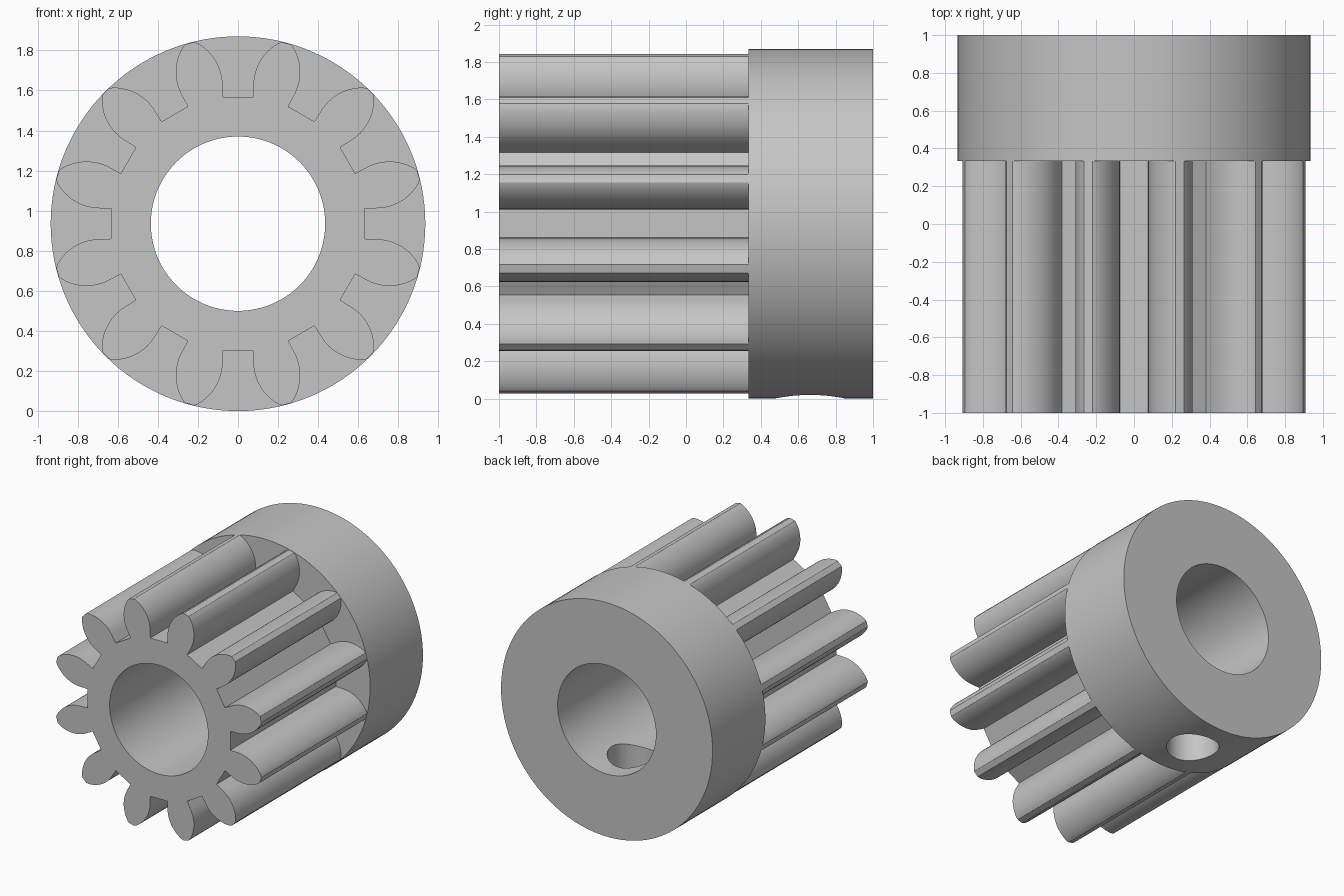
import bpy
import bmesh
import math
from mathutils import Vector, Matrix

cube = bpy.data.objects.get("Cube")
if cube:
    bpy.data.objects.remove(cube, do_unlink=True)

CENTRE_Z = 0.935
OUTER_R = 0.935
BORE_R = 0.435
TEETH = 12
HUB_FRONT = 0.333
SEGMENTS = 128

steel = bpy.data.materials.new("plain grey")
steel.use_nodes = True
grey = (0.56, 0.56, 0.56, 1)
steel.diffuse_color = grey
steel.node_tree.nodes["Principled BSDF"].inputs["Base Color"].default_value = grey


def prism(name, outline, y0, y1):
    """Extrude an (x, z) outline along y around the gear axis."""
    bm = bmesh.new()
    face = bm.faces.new([bm.verts.new((x, y0, z + CENTRE_Z)) for x, z in outline])
    grown = bmesh.ops.extrude_face_region(bm, geom=[face])
    verts = [v for v in grown["geom"] if isinstance(v, bmesh.types.BMVert)]
    bmesh.ops.translate(bm, verts=verts, vec=(0, y1 - y0, 0))
    bmesh.ops.recalc_face_normals(bm, faces=bm.faces)
    mesh = bpy.data.meshes.new(name)
    bm.to_mesh(mesh)
    bm.free()
    mesh.materials.append(steel)
    obj = bpy.data.objects.new(name, mesh)
    bpy.context.collection.objects.link(obj)
    return obj


def circle(radius):
    steps = [math.tau * i / SEGMENTS for i in range(SEGMENTS)]
    return [(radius * math.cos(a), radius * math.sin(a)) for a in steps]


def combine(target, tool, operation):
    """Apply a boolean and discard the tool object."""
    tool.hide_render = True
    mod = target.modifiers.new(operation.lower(), "BOOLEAN")
    mod.operation = operation
    mod.solver = "EXACT"
    mod.object = tool
    bpy.context.view_layer.objects.active = target
    bpy.ops.object.modifier_apply(modifier=mod.name)
    bpy.data.objects.remove(tool, do_unlink=True)


# Tooth gap: rounded flanks either side of a narrow flat root
FLANK_R = 0.241
flank_centre = Vector((0.318, 0.69))
end_angle = math.radians(114)
flank = [Vector((0.075, 0.632))]
for i in range(13):
    a = math.pi + (end_angle - math.pi) * i / 12
    flank.append(flank_centre + FLANK_R * Vector((math.cos(a), math.sin(a))))
flank[-1] = flank[-1].normalized() * (OUTER_R - 0.002)
gap = [Vector((-p.x, p.y)) for p in reversed(flank)] + flank

# Repeat the gap clockwise to give the whole toothed outline
outline = []
for k in range(TEETH):
    turn = Matrix.Rotation(-math.tau * k / TEETH, 2)
    outline += [turn @ p for p in gap]

# Toothed section and plain hub, joined into one body
pinion = prism("pinion_gear", outline, -1, HUB_FRONT + 0.15)
combine(pinion, prism("hub", circle(OUTER_R), HUB_FRONT, 1), "UNION")

# Shaft bore along the whole length
combine(pinion, prism("bore_cutter", circle(BORE_R), -1.2, 1.2), "DIFFERENCE")

# Radial screw hole through the underside of the hub
bpy.ops.mesh.primitive_cylinder_add(vertices=64, radius=0.19, depth=CENTRE_Z + 0.2,
                                    location=(0, 0.664, (CENTRE_Z - 0.2) / 2))
screw_cutter = bpy.context.object
screw_cutter.name = "screw_hole_cutter"
screw_cutter.data.materials.append(steel)
combine(pinion, screw_cutter, "DIFFERENCE")

# Smooth curved walls, crisp machined edges
bpy.ops.object.select_all(action="DESELECT")
pinion.select_set(True)
bpy.context.view_layer.objects.active = pinion
bpy.ops.object.shade_smooth_by_angle(angle=math.radians(25))
